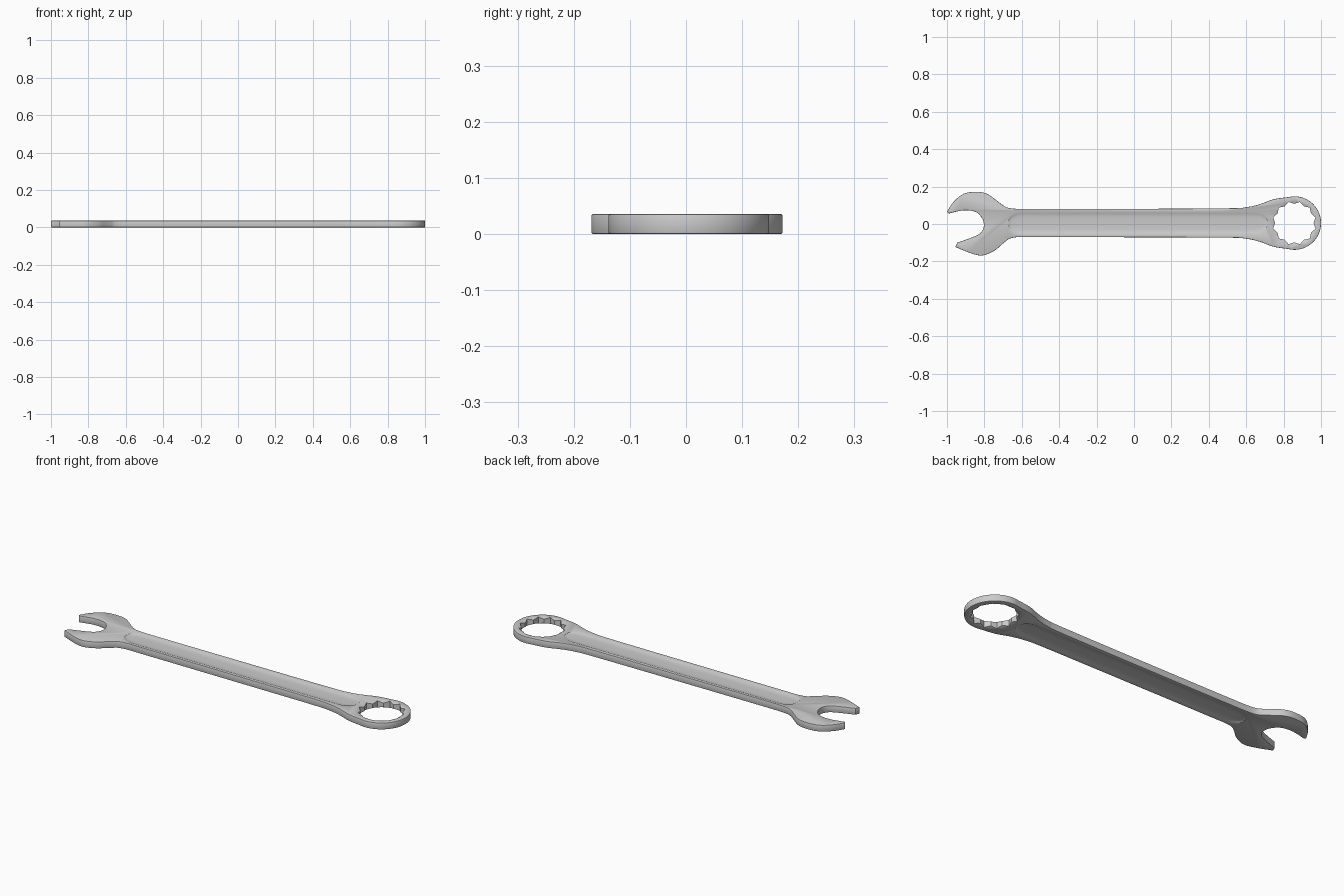
import bpy, bmesh
from math import sin, cos, pi, radians
from mathutils import Vector

if "Cube" in bpy.data.objects:
    bpy.data.objects.remove(bpy.data.objects["Cube"])

T = 0.036  # thickness


def make(name, rings):
    """Closed solid lofted through rings of equal point count."""
    bm = bmesh.new()
    vs = [[bm.verts.new(p) for p in r] for r in rings]
    n = len(vs[0])
    for a, b in zip(vs, vs[1:]):
        for i in range(n):
            j = (i + 1) % n
            bm.faces.new((a[i], a[j], b[j], b[i]))
    bm.faces.new(vs[0][::-1])
    bm.faces.new(vs[-1])
    bmesh.ops.recalc_face_normals(bm, faces=bm.faces)
    me = bpy.data.meshes.new(name)
    bm.to_mesh(me)
    bm.free()
    ob = bpy.data.objects.new(name, me)
    bpy.context.collection.objects.link(ob)
    return ob


def smooth(pts, k=5):
    """Catmull-Rom run through the points, last point left out."""
    p = [Vector(q) for q in [pts[0]] + pts + [pts[-1]]]
    out = []
    for a, b, c, d in zip(p, p[1:], p[2:], p[3:]):
        for i in range(k):
            t = i / k
            out.append(0.5 * (2 * b + (c - a) * t + (2 * a - 5 * b + 4 * c - d) * t * t
                              + (3 * b - a - 3 * c + d) * t ** 3))
    return out


def cut(body, cutter):
    m = body.modifiers.new("cut", 'BOOLEAN')
    m.operation = 'DIFFERENCE'
    m.solver = 'EXACT'
    m.object = cutter
    bpy.context.view_layer.objects.active = body
    bpy.ops.object.modifier_apply(modifier=m.name)
    bpy.data.objects.remove(cutter)


# Outline: upper jaw, shank, ring, lower jaw, mouth
RX, RY, RR = 0.857, 0.005, 0.143
ring = [(RX + RR * cos(radians(a)), RY + RR * sin(radians(a))) for a in range(105, -106, -15)]
outer_run = [(-1.0, 0.065), (-0.965, 0.118), (-0.91, 0.162), (-0.84, 0.172), (-0.785, 0.161),
             (-0.735, 0.127), (-0.69, 0.094), (-0.64, 0.082), (-0.5, 0.08), (0, 0.081),
             (0.5, 0.084), (0.6, 0.09), (0.67, 0.105), (0.745, 0.132)]
lower_run = [(0.745, -0.121), (0.67, -0.094), (0.6, -0.079), (0.5, -0.073), (0, -0.071),
             (-0.5, -0.07), (-0.64, -0.072), (-0.69, -0.096), (-0.745, -0.142),
             (-0.81, -0.168), (-0.87, -0.157), (-0.955, -0.123)]
mouth = [(-0.945, -0.1), (-0.845, -0.063), (-0.812, -0.037), (-0.803, -0.005), (-0.812, 0.03),
         (-0.845, 0.064), (-0.91, 0.073), (-0.99, 0.056)]
outline = (smooth(outer_run + ring + lower_run) + [Vector(lower_run[-1])]
           + smooth(mouth) + [Vector(mouth[-1])])
body = make("wrench_body", [[(p.x, p.y, z) for p in outline] for z in (0, T)])
bev = body.modifiers.new("edge_round", 'BEVEL')
bev.width = 0.003
bev.segments = 2
bev.limit_method = 'ANGLE'
bev.angle_limit = radians(50)
bpy.context.view_layer.objects.active = body
bpy.ops.object.modifier_apply(modifier=bev.name)


# Twelve-point socket with flared mouths
def star(z):
    return [(RX + r * cos(i * pi / 12), RY + r * sin(i * pi / 12), z)
            for i in range(24) for r in [0.117 if i % 2 else 0.103]]


def circle(r, z):
    return [(RX + r * cos(i * pi / 24), RY + r * sin(i * pi / 24), z) for i in range(48)]


cut(body, make("socket_cutter", [star(-0.02), star(T + 0.02)]))
for z, s in ((0, -1), (T, 1)):
    cut(body, make("flare_cutter", [circle(0.099, z - s * 0.009), circle(0.129, z + s * 0.006)]))


# Shallow dished panel on both faces of the shank
def dish(z, s):
    rings = []
    x0, x1, n = -0.672, 0.715, 40
    for i in range(n + 1):
        u = -cos(pi * (0.02 + 0.96 * i / n))
        x = (x0 + x1) / 2 + u * (x1 - x0) / 2
        end = min(1, min(x - x0, x1 - x) / 0.07)
        e = (1 - (1 - end) ** 2) ** 0.5
        w = 0.062 * e
        low = [(x, 0.005 + w * t, z - s * (0.008 * e * (1 - t ** 4) - 0.0005))
               for t in [j / 6 - 1 for j in range(13)]]
        top = [(x, 0.005 + w, z + s * 0.01), (x, 0.005 - w, z + s * 0.01)]
        rings.append(low + top)
    return make("panel_cutter", rings)


cut(body, dish(T, 1))
cut(body, dish(0, -1))

bpy.ops.object.select_all(action='DESELECT')
body.select_set(True)
bpy.context.view_layer.objects.active = body
bpy.ops.object.shade_smooth_by_angle(angle=radians(30))
